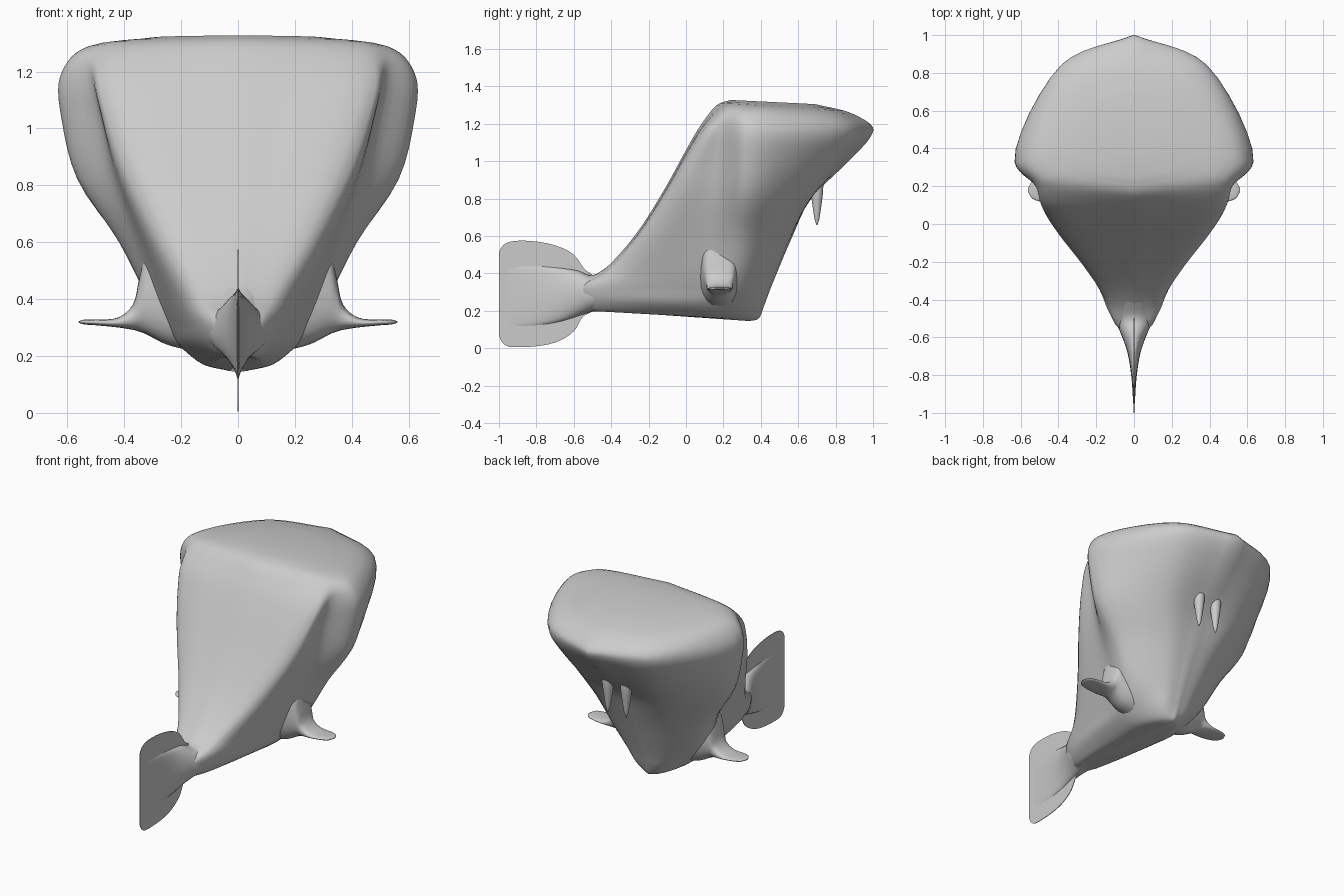
import bpy, bmesh, math
from mathutils import Vector

if "Cube" in bpy.data.objects:
    bpy.data.objects.remove(bpy.data.objects["Cube"])

skin = bpy.data.materials.new("grey_skin")
skin.diffuse_color = (0.6, 0.6, 0.6, 1)
skin.use_nodes = True
skin.node_tree.nodes["Principled BSDF"].inputs["Base Color"].default_value = skin.diffuse_color


def spline(keys, steps, closed=False):
    """Centripetal curve through n-dimensional keys."""
    k = [Vector(p) for p in keys]
    n = len(k)
    if closed:
        ext = [k[-1]] + k + [k[0], k[1]]
    else:
        ext = [2 * k[0] - k[1]] + k + [2 * k[-1] - k[-2]]
    out = []
    for i in range(n if closed else n - 1):
        p = ext[i:i + 4]
        t = [0.0]
        for a, b in zip(p, p[1:]):
            t.append(t[-1] + max((b - a).length, 1e-4) ** 0.5)

        def mix(a, b, ta, tb, u):
            return a * ((tb - u) / (tb - ta)) + b * ((u - ta) / (tb - ta))
        for s in range(steps):
            u = t[1] + (t[2] - t[1]) * s / steps
            a = [mix(p[j], p[j + 1], t[j], t[j + 1], u) for j in range(3)]
            b = [mix(a[j], a[j + 1], t[j], t[j + 2], u) for j in range(2)]
            out.append(mix(b[0], b[1], t[1], t[2], u))
    if not closed:
        out.append(k[-1])
    return out


def loft(name, rings, angle=50):
    """Skin closed rings of equal length and cap both ends."""
    bm = bmesh.new()
    vs = [[bm.verts.new(p) for p in r] for r in rings]
    n = len(vs[0])
    for a, b in zip(vs, vs[1:]):
        for i in range(n):
            j = (i + 1) % n
            bm.faces.new((a[i], a[j], b[j], b[i]))
    bm.faces.new(vs[0][::-1])
    bm.faces.new(vs[-1])
    bmesh.ops.recalc_face_normals(bm, faces=bm.faces)
    me = bpy.data.meshes.new(name)
    bm.to_mesh(me)
    bm.free()
    me.materials.append(skin)
    ob = bpy.data.objects.new(name, me)
    bpy.context.collection.objects.link(ob)
    bpy.ops.object.select_all(action='DESELECT')
    bpy.context.view_layer.objects.active = ob
    ob.select_set(True)
    bpy.ops.object.shade_smooth_by_angle(angle=math.radians(angle))
    return ob


# Body: stacked outlines, widening upward
# rear z, nose z, rear y, rear w, groove y, groove w, ridge y, ridge w, cheek y, cheek w, nose y
body_keys = [
    (.20, .145, -.45, .03, .00, .04, .20, .04, .31, .03, .34),
    (.205, .16, -.55, .05, .00, .11, .20, .12, .35, .06, .39),
    (.26, .22, -.58, .08, .00, .19, .22, .19, .39, .09, .415),
    (.33, .30, -.58, .10, .05, .235, .27, .25, .42, .11, .445),
    (.41, .40, -.45, .15, .08, .28, .30, .31, .46, .13, .485),
    (.60, .60, -.275, .265, .12, .355, .33, .415, .54, .19, .57),
    (.85, .80, -.115, .39, .16, .445, .33, .565, .64, .28, .67),
    (1.05, 1.0, -.005, .46, .18, .49, .33, .62, .78, .34, .87),
    (1.18, 1.12, .07, .485, .20, .52, .33, .63, .84, .38, .98),
    (1.25, 1.18, .12, .46, .23, .53, .33, .60, .84, .38, 1.0),
    (1.30, 1.25, .165, .39, .25, .47, .36, .53, .78, .33, .90),
    (1.327, 1.305, .24, .20, .36, .29, .45, .29, .60, .20, .69),
]
rings = []
for k in spline(body_keys, 4):
    zr, zn, yr, wr, yg, wg, ym, wm, yf, wf, yn = k
    half = spline([(0, yr), (wr, yr + 0.05), (wg, yg), (wm, ym), (wf, yf), (0, yn)], 6)
    loop = half + [Vector((-p[0], p[1])) for p in half[-2:0:-1]]
    rings.append([(x, y, zr + (zn - zr) * (y - yr) / (yn - yr)) for x, y in loop])
loft("body", rings, 60)

# Tail stalk: oval sections thinning to a wedge (y, half width, bottom, top)
stalk_keys = [(-.40, .13, .20, .45), (-.50, .105, .195, .39), (-.58, .07, .17, .415),
              (-.68, .035, .14, .43), (-.80, .015, .12, .44), (-.95, .004, .11, .44)]
rings = []
for y, w, lo, hi in spline(stalk_keys, 4):
    mid, h = (lo + hi) / 2, (hi - lo) / 2
    rings.append([(w * math.cos(a), y, mid + h * math.sin(a))
                  for a in (math.tau * i / 24 for i in range(24))])
loft("tail_stalk", rings)

# Tail fin: thin rounded plate
fin_edge = [(-1, .07), (-1, .29), (-1, .51), (-.965, .56), (-.87, .575), (-.70, .55), (-.60, .50),
            (-.54, .42), (-.50, .39), (-.49, .29), (-.50, .20), (-.55, .17), (-.60, .09),
            (-.70, .03), (-.87, .006), (-.965, .015)]
edge = [(max(y, -1), z) for y, z in spline(fin_edge, 4, True)]
loft("tail_fin", [[(x, y, z) for y, z in edge] for x in (-.002, .002)], 30)

# Side fins: flattened sections swept outward (x, upper z, lower z, half depth)
fin_keys = [(.15, .68, .215, .13), (.25, .65, .24, .11), (.32, .58, .275, .09),
            (.348, .47, .286, .077), (.37, .38, .292, .07), (.42, .336, .30, .068),
            (.50, .328, .308, .06), (.54, .328, .311, .044), (.56, .322, .317, .012)]
for sx, label in ((1, "right"), (-1, "left")):
    rings = []
    for x, hi, lo, d in spline(fin_keys, 4):
        ring = []
        for i in range(24):
            c, s = math.cos(math.tau * i / 24), math.sin(math.tau * i / 24)
            ring.append((sx * x, .18 + d * math.copysign(abs(c) ** .8, c),
                         (hi + lo) / 2 + (hi - lo) / 2 * math.copysign(abs(s) ** .8, s)))
        rings.append(ring)
    loft(label + "_fin", rings)

    # Teeth: tapered pegs hanging under the snout (z, radius)
    rings = []
    for z, r in spline([(.92, .035), (.84, .034), (.76, .024), (.69, .013), (.658, .003)], 3):
        rings.append([(sx * .065 + r * math.cos(a), .70 + r * math.sin(a), z)
                      for a in (math.tau * i / 14 for i in range(14))])
    loft(label + "_tooth", rings)
